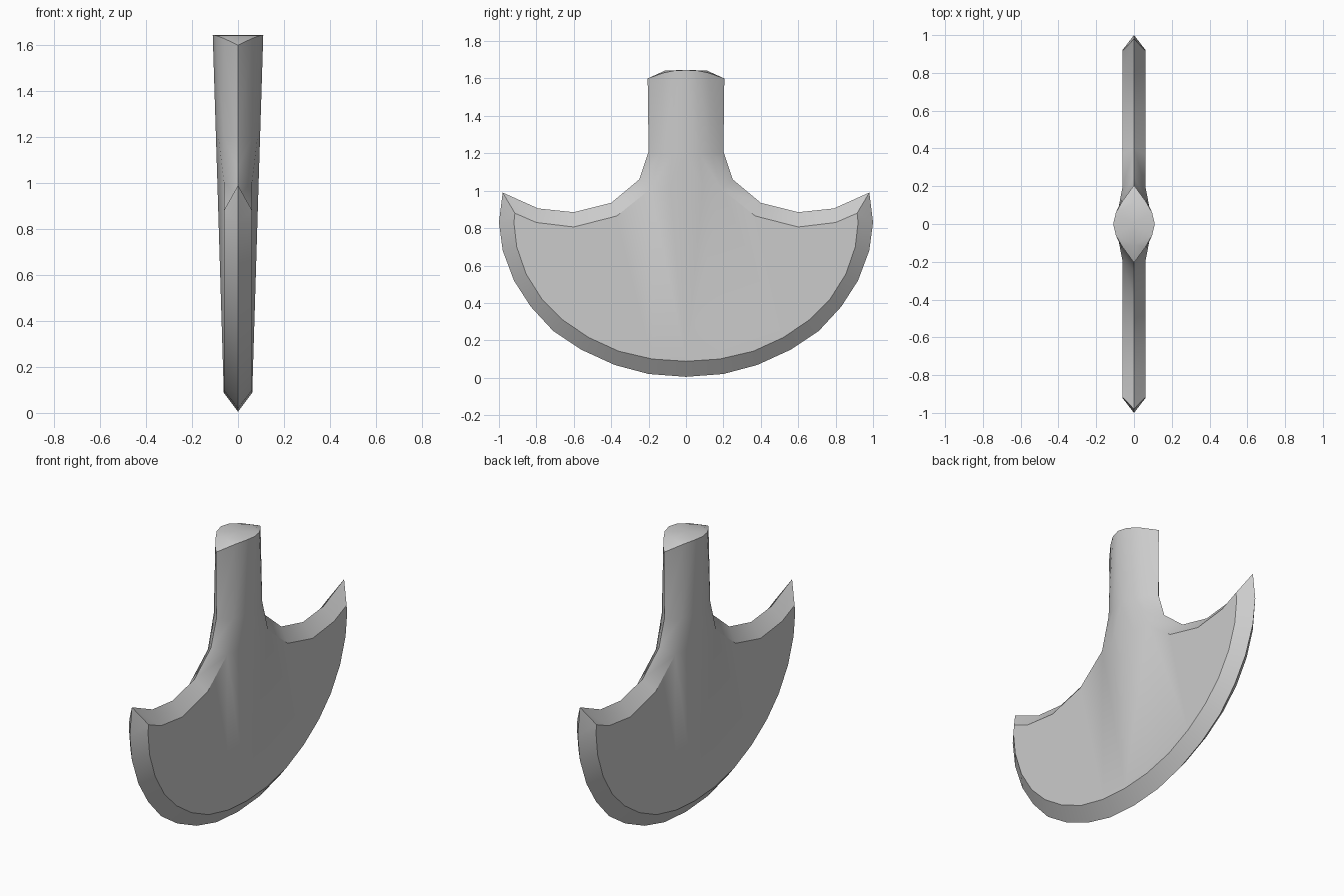
import bpy, bmesh

if "Cube" in bpy.data.objects:
    bpy.data.objects.remove(bpy.data.objects["Cube"])

# Outline of one half in (y, z): sharp rim at x = 0, bevel line at x = T
T = 0.062
rim = [(0, 0.005), (0.2, 0.02), (0.38, 0.068), (0.56, 0.15), (0.71, 0.25),
       (0.83, 0.38), (0.92, 0.52), (0.98, 0.68), (1.0, 0.83), (0.98, 0.99),
       (0.79, 0.905), (0.6, 0.885), (0.4, 0.935), (0.25, 1.06), (0.2, 1.21), (0.205, 1.6)]
face = [(0, 0.088), (0.18, 0.1), (0.36, 0.142), (0.52, 0.215), (0.66, 0.31),
        (0.77, 0.42), (0.855, 0.555), (0.905, 0.70), (0.92, 0.83), (0.915, 0.88),
        (0.80, 0.83), (0.6, 0.806), (0.37, 0.865), (0.19, 1.01), (0.135, 1.2), (0.12, 1.63)]

bm = bmesh.new()
R = [bm.verts.new((0, y, z)) for y, z in rim]
F = [bm.verts.new((T, y, z)) for y, z in face]
# Rounded centre of the socket: mid column and ridge column
M = [bm.verts.new(p) for p in ((0.077, 0.09, 1.01), (0.085, 0.07, 1.2), (0.096, 0.06, 1.642))]
C = [bm.verts.new(p) for p in ((0.09, 0, 1.01), (0.096, 0, 1.2), (0.11, 0, 1.645))]

# Bevel band all around the blade and up the socket
for i in range(len(R) - 1):
    bm.faces.new((R[i], R[i + 1], F[i + 1], F[i]))

# Flat cheek, then the swelling that runs down into it
bm.faces.new(F[:14])
bm.faces.new((F[0], F[13], M[0]))
bm.faces.new((F[0], M[0], C[0]))

# Socket sides
for i in range(2):
    bm.faces.new((F[13 + i], F[14 + i], M[i + 1], M[i]))
    bm.faces.new((M[i], M[i + 1], C[i + 1], C[i]))

# Top cap
a = bm.verts.new((0, 0.11, 1.643))
o = bm.verts.new((0, 0, 1.645))
bm.faces.new((R[15], F[15], a))
bm.faces.new((F[15], M[2], a))
bm.faces.new((M[2], C[2], o, a))

# Mirror to all four quarters
for axis in 'XY':
    bmesh.ops.mirror(bm, geom=bm.verts[:] + bm.edges[:] + bm.faces[:],
                     axis=axis, merge_dist=0.0005)
    bmesh.ops.remove_doubles(bm, verts=bm.verts[:], dist=0.0005)
bmesh.ops.recalc_face_normals(bm, faces=bm.faces[:])

me = bpy.data.meshes.new("axe_blade")
bm.to_mesh(me)
bm.free()
ob = bpy.data.objects.new("axe_blade", me)
bpy.context.collection.objects.link(ob)
bpy.context.view_layer.objects.active = ob
ob.select_set(True)
bpy.ops.object.shade_smooth_by_angle(angle=0.52)
